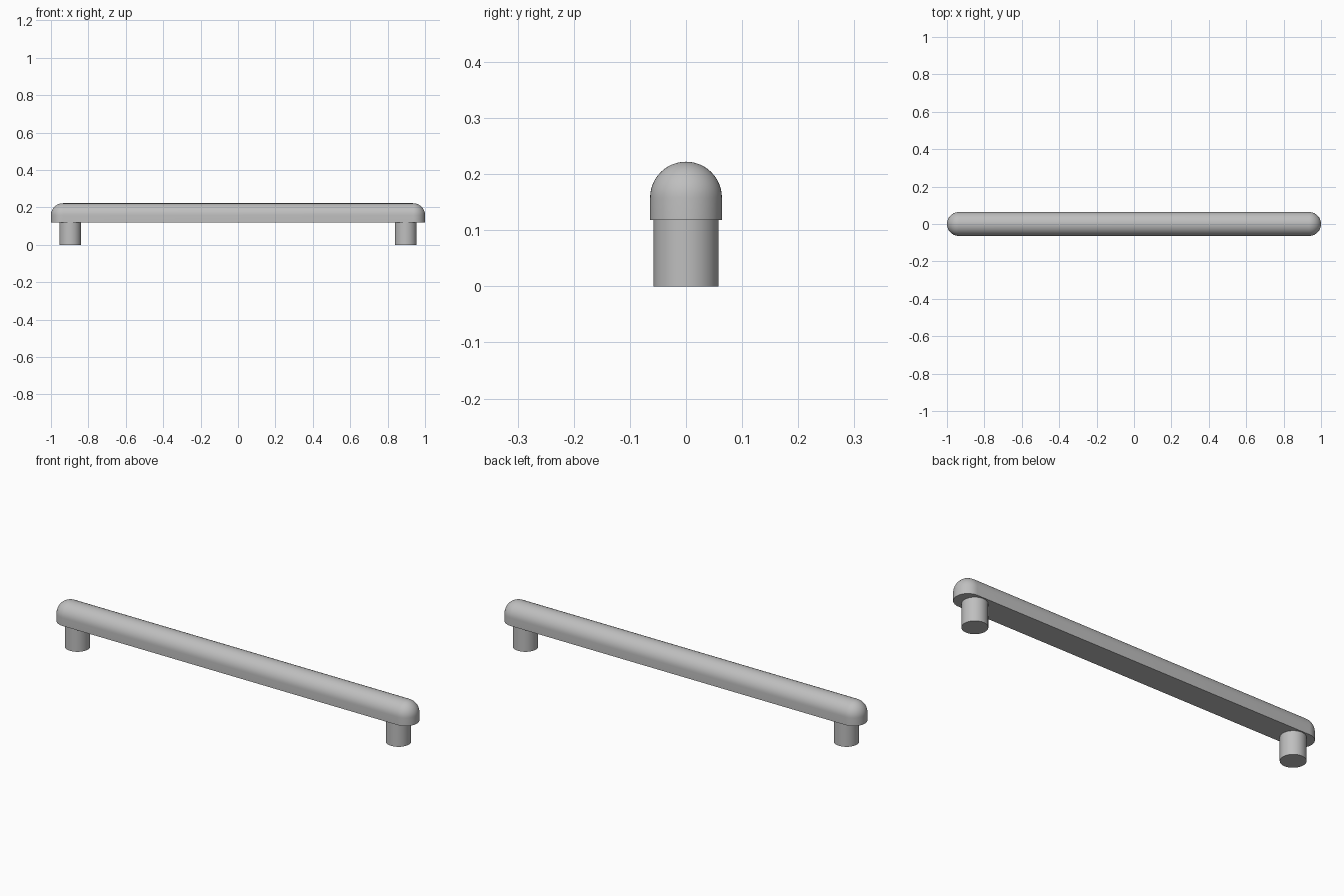
import bpy, bmesh, math

if "Cube" in bpy.data.objects:
    bpy.data.objects.remove(bpy.data.objects["Cube"])

R = 0.064            # bar radius
BASE, SPRING = 0.118, 0.158   # underside and start of the rounded top
SEG = 24             # segments per half circle

metal = bpy.data.materials.new("satin_grey")
metal.diffuse_color = (0.52, 0.52, 0.52, 1)
metal.use_nodes = True
metal.node_tree.nodes["Principled BSDF"].inputs["Base Color"].default_value = metal.diffuse_color


def finish(obj):
    obj.data.materials.append(metal)
    bpy.ops.object.select_all(action='DESELECT')
    obj.select_set(True)
    bpy.context.view_layer.objects.active = obj
    bpy.ops.object.shade_smooth_by_angle(angle=math.radians(35))


def stadium(bm, r, z):
    """Ring of two half circles joined by straight sides."""
    ring = []
    for side, start in ((1, -math.pi / 2), (-1, math.pi / 2)):
        for i in range(SEG + 1):
            a = start + math.pi * i / SEG
            ring.append(bm.verts.new((side * (1 - R) + r * math.cos(a), r * math.sin(a), z)))
    return ring


# Grip bar: flat underside, short vertical wall, domed top and ends
bm = bmesh.new()
profile = [(R, BASE)]
for i in range(13):
    t = math.pi / 2 * i / 12
    profile.append((R * math.cos(t), SPRING + R * math.sin(t)))
rings = [stadium(bm, r, z) for r, z in profile]
n = len(rings[0])
for low, high in zip(rings, rings[1:]):
    for i in range(n):
        j = (i + 1) % n
        bm.faces.new((low[i], low[j], high[j], high[i]))
bm.faces.new(rings[0][::-1])
bmesh.ops.remove_doubles(bm, verts=bm.verts, dist=1e-5)
bmesh.ops.recalc_face_normals(bm, faces=bm.faces)
mesh = bpy.data.meshes.new("grip_bar")
bm.to_mesh(mesh)
bm.free()
bar = bpy.data.objects.new("grip_bar", mesh)
bpy.context.collection.objects.link(bar)
finish(bar)

# Round mounting posts
for name, x in (("left_post", -0.897), ("right_post", 0.897)):
    bpy.ops.mesh.primitive_cylinder_add(vertices=48, radius=0.058, depth=BASE + 0.002,
                                        location=(x, 0, (BASE + 0.002) / 2))
    post = bpy.context.object
    post.name = name
    finish(post)
